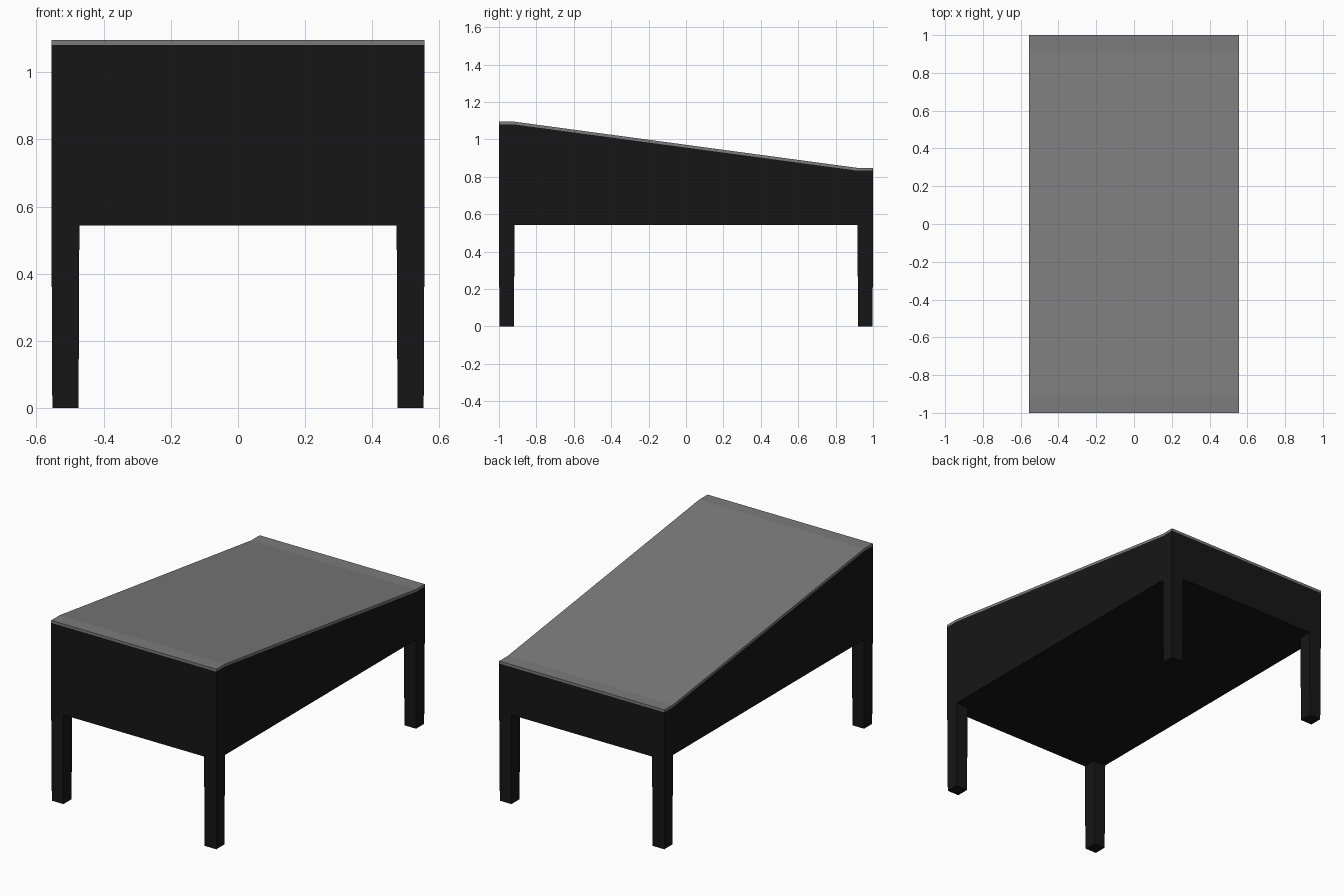
import bpy, bmesh

if "Cube" in bpy.data.objects:
    bpy.data.objects.remove(bpy.data.objects["Cube"])

W, L = 0.555, 1.0            # half width, half length
LEG = 0.083                  # leg thickness
HI, LO, BOTTOM, SLAB = 1.08, 0.833, 0.543, 0.015


def material(name, v):
    m = bpy.data.materials.new(name)
    m.diffuse_color = (v, v, v, 1)
    m.use_nodes = True
    m.node_tree.nodes["Principled BSDF"].inputs["Base Color"].default_value = m.diffuse_color
    return m


def finish(name, bm, mat):
    bmesh.ops.recalc_face_normals(bm, faces=bm.faces)
    me = bpy.data.meshes.new(name)
    bm.to_mesh(me)
    bm.free()
    ob = bpy.data.objects.new(name, me)
    bpy.context.collection.objects.link(ob)
    me.materials.append(mat)
    return ob


def extruded_profile(name, yz, mat):
    # side outline (y, z) extruded across the full width
    bm = bmesh.new()
    face = bm.faces.new([bm.verts.new((-W, y, z)) for y, z in yz])
    new = bmesh.ops.extrude_face_region(bm, geom=[face])["geom"]
    verts = [v for v in new if isinstance(v, bmesh.types.BMVert)]
    bmesh.ops.translate(bm, verts=verts, vec=(2 * W, 0, 0))
    return finish(name, bm, mat)


def tapered_leg(name, sx, sy, mat):
    bm = bmesh.new()
    bmesh.ops.create_cube(bm, size=1)
    for v in bm.verts:
        half = LEG / 2 - (0.0025 if v.co.z < 0 else 0)
        v.co.x = sx * (W - LEG / 2) + (half if v.co.x > 0 else -half)
        v.co.y = sy * (L - LEG / 2) + (half if v.co.y > 0 else -half)
        v.co.z = 0 if v.co.z < 0 else BOTTOM
    return finish(name, bm, mat)


black = material("black_paint", 0.008)
grey = material("grey_top", 0.2)

# sloped top line, level over the legs at both ends
top_line = [(-L, HI), (-L + LEG, HI), (L - LEG, LO), (L, LO)]

# closed box body
extruded_profile("body", [(L, BOTTOM), (-L, BOTTOM)] + top_line, black)

# thin top slab following the slope
upper = [(y, z + SLAB) for y, z in reversed(top_line)]
extruded_profile("top_slab", top_line + upper, grey)

# four legs
for sy, end in ((-1, "front"), (1, "back")):
    for sx, side in ((-1, "left"), (1, "right")):
        tapered_leg(f"{end}_{side}_leg", sx, sy, black)
